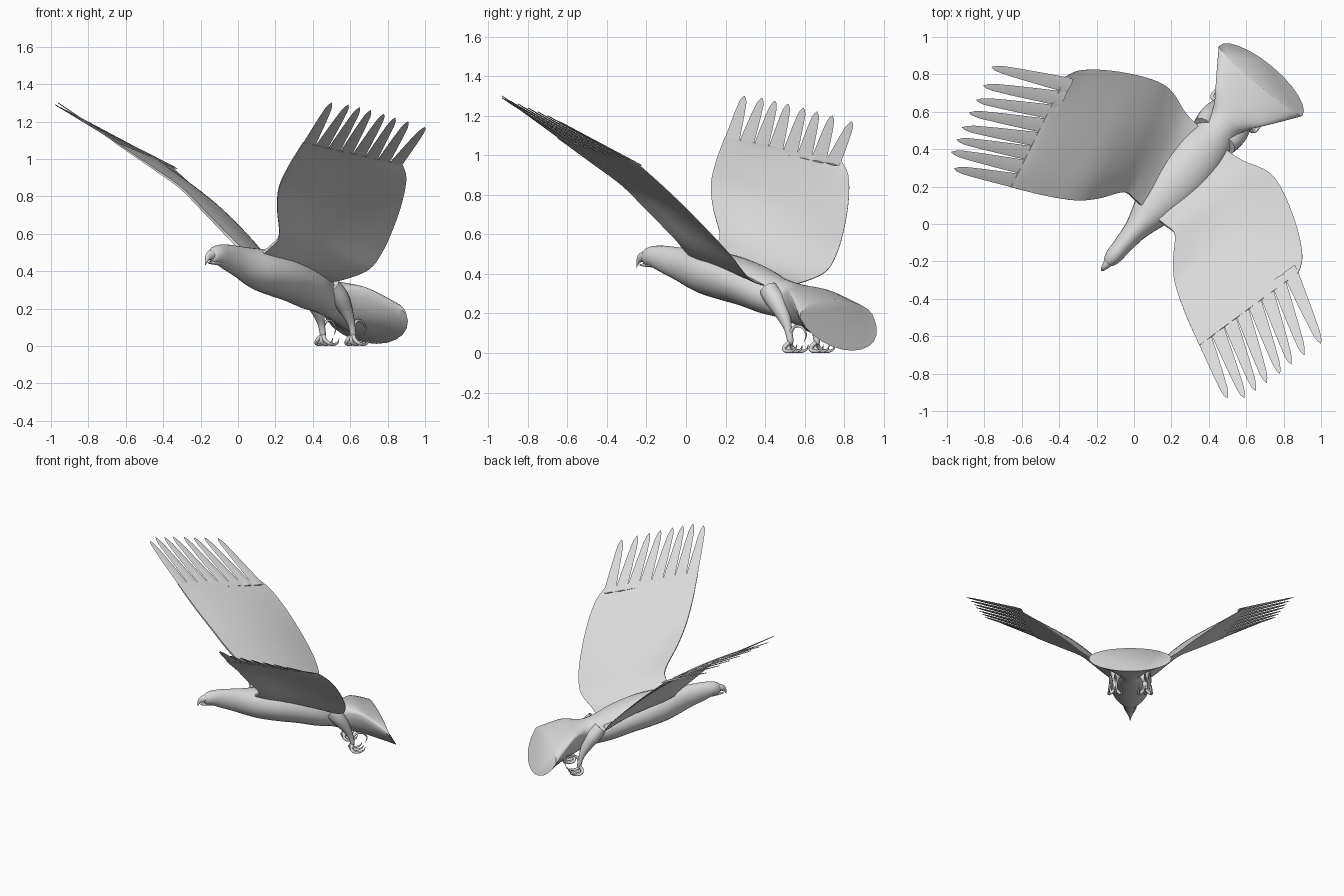
import bpy, math
from mathutils import Vector

if "Cube" in bpy.data.objects:
    bpy.data.objects.remove(bpy.data.objects["Cube"])

# Heading of the bird: u runs head to tail, v to the side, z up
ANG = math.radians(50)
CU, SU = math.cos(ANG), math.sin(ANG)
OFF = 0.027

mat = bpy.data.materials.new("plain_grey")
mat.diffuse_color = (0.7, 0.7, 0.7, 1)
mat.use_nodes = True
mat.node_tree.nodes["Principled BSDF"].inputs["Base Color"].default_value = mat.diffuse_color


def world(p):
    u, v, z = p[0], p[1] + OFF, p[2]
    return (CU * u + SU * v, SU * u - CU * v, z)


def spline(items, n):
    """Smooth resampling of a list of equal-length vectors."""
    out, m = [], len(items)
    for i in range(m - 1):
        a, b = items[max(i - 1, 0)], items[i]
        c, d = items[i + 1], items[min(i + 2, m - 1)]
        for k in range(n):
            t = k / n
            out.append([0.5 * (2 * q + (r - p) * t + (2 * p - 5 * q + 4 * r - s) * t * t
                               + (3 * q - p - 3 * r + s) * t ** 3)
                        for p, q, r, s in zip(a, b, c, d)])
    out.append(list(items[-1]))
    return out


def loft(name, rings, side=1, angle=50):
    """Closed skin through equal rings of local points."""
    n = len(rings[0])
    verts = [world((p[0], p[1] * side, p[2])) for r in rings for p in r]
    faces = [(i * n + j, i * n + (j + 1) % n, (i + 1) * n + (j + 1) % n, (i + 1) * n + j)
             for i in range(len(rings) - 1) for j in range(n)]
    faces += [tuple(range(n)), tuple(range(len(verts) - n, len(verts)))]
    me = bpy.data.meshes.new(name)
    me.from_pydata(verts, [], faces)
    me.materials.append(mat)
    ob = bpy.data.objects.new(name, me)
    bpy.context.collection.objects.link(ob)
    bpy.context.view_layer.objects.active = ob
    bpy.ops.object.mode_set(mode='EDIT')
    bpy.ops.mesh.select_all(action='SELECT')
    bpy.ops.mesh.normals_make_consistent(inside=False)
    bpy.ops.object.mode_set(mode='OBJECT')
    me.shade_smooth()
    me.set_sharp_from_angle(angle=math.radians(angle))
    return ob


def oval(ue, w, top, bot, edge, ut, ub, n=24):
    """Cross-section whose top, side and bottom can sit at different u."""
    ring = []
    for k in range(n):
        t = 2 * math.pi * k / n
        c, s = math.cos(t), math.sin(t)
        z, u = (top, ut) if s > 0 else (bot, ub)
        ring.append((ue + (u - ue) * abs(s), w * c, edge + (z - edge) * abs(s)))
    return ring


def simple(sections, n=4):
    full = [(u, w, t, b, (t + b) / 2, u, u) for u, w, t, b in sections]
    return [oval(*s) for s in spline(full, n)]


def tube(name, path, side=1, n=10, steps=4):
    """Round tube through (u, v, z, radius) points."""
    pts = spline(path, steps)
    rings = []
    for i, p in enumerate(pts):
        a, b = pts[max(i - 1, 0)], pts[min(i + 1, len(pts) - 1)]
        d = (Vector(b[:3]) - Vector(a[:3])).normalized()
        x = d.cross(Vector((0, 1, 0))).normalized()
        y = d.cross(x)
        c = Vector(p[:3])
        rings.append([c + max(p[3], 0.0005) * (x * math.cos(2 * math.pi * k / n)
                      + y * math.sin(2 * math.pi * k / n)) for k in range(n)])
    return loft(name, rings, side)


# Body from head to tail fan: u, half width, top, bottom, side height, top u, bottom u
body = [(u, w, t, b, (t + b) / 2, u, u) for u, w, t, b in [
    (-.258, .014, .512, .462), (-.24, .033, .527, .445), (-.2, .045, .54, .435),
    (-.13, .05, .543, .405), (-.03, .062, .535, .365), (.05, .085, .527, .33),
    (.15, .12, .52, .295), (.28, .145, .505, .265), (.41, .15, .475, .237),
    (.54, .14, .43, .2), (.64, .115, .385, .18)]]
body += [(.72, .095, .36, .155, .28, .72, .72), (.78, .12, .345, .13, .3, .78, .79),
         (.85, .17, .33, .10, .30, .85, .87), (.94, .235, .30, .065, .24, .93, .98),
         (1.02, .291, .27, .012, .175, 1.0, 1.12)]
loft("body_and_tail", [oval(*s) for s in spline(body, 4)])

# Hooked beak
loft("upper_beak", simple([(-.2, .032, .53, .458), (-.25, .024, .517, .462),
                           (-.28, .016, .505, .458), (-.297, .009, .485, .442),
                           (-.303, .002, .45, .43)]))
loft("lower_beak", simple([(-.19, .03, .458, .432), (-.25, .016, .454, .437),
                           (-.28, .005, .449, .442)]))

# Wing stations: leading edge point then trailing edge point
STATIONS = [
    (.10, .05, .49, .62, .08, .34), (.102, .11, .53, .633, .199, .36),
    (.095, .18, .59, .672, .323, .41), (-.018, .262, .73, .664, .421, .5),
    (-.104, .347, .85, .61, .545, .63), (-.186, .482, .96, .528, .679, .78),
    (-.24, .59, 1.04, .441, .778, .9), (-.273, .659, 1.09, .367, .814, .97)]
TIPS = [(-.391, .954, 1.30), (-.333, 1.023, 1.29), (-.264, 1.043, 1.275),
        (-.195, 1.063, 1.26), (-.111, 1.085, 1.24), (-.034, 1.099, 1.22),
        (.049, 1.12, 1.20), (.153, 1.15, 1.17)]


def wing_rings(cols=16):
    rows, rings = spline(STATIONS, 4), []
    for i, r in enumerate(rows):
        lead, trail = Vector(r[:3]), Vector(r[3:])
        a, b = rows[max(i - 1, 0)], rows[min(i + 1, len(rows) - 1)]
        span = Vector(b[:3]) + Vector(b[3:]) - Vector(a[:3]) - Vector(a[3:])
        nor = (trail - lead).cross(span).normalized()
        f = i / (len(rows) - 1)
        camber = .035 * math.sin(math.pi * min(1, f * 1.0))
        thick = .016 * (1 - f) + .004
        up, down = [], []
        for k in range(cols + 1):
            t = k / cols
            base = lead.lerp(trail, t) + nor * camber * math.sin(math.pi * t)
            h = nor * (thick * (1 - t) ** .7 * min(1, .35 + 4 * t) + .002)
            up.append(base + h)
            down.append(base - h)
        rings.append(up + down[::-1])
    return rings


def feather_rings(i):
    lead, trail = Vector(STATIONS[-1][:3]), Vector(STATIONS[-1][3:])
    a, b = lead.lerp(trail, i / 8), lead.lerp(trail, (i + 1) / 8)
    mid, half = (a + b) / 2, (b - a) / 2
    tip = Vector(TIPS[i])
    nor = half.cross(tip - mid).normalized()
    rings = []
    for s, w in [(-.12, .95), (0, .98), (.3, .84), (.6, .68), (.85, .5), (.94, .32), (1, .03)]:
        c = mid.lerp(tip, s)
        h = nor * .005 * (1.05 - max(s, 0) * .6)
        rings.append([c - half * w, c + h, c + half * w, c - h])
    return rings


for side, label in ((1, "left"), (-1, "right")):
    # Wing and its eight spread feathers
    loft(label + "_wing", wing_rings(), side, 60)
    for i in range(8):
        loft(f"{label}_flight_feather_{i + 1}", feather_rings(i), side, 30)
    # Leg with a thick thigh
    tube(label + "_leg", [(.64, .085, .32, .05), (.70, .095, .26, .05), (.75, .10, .19, .036),
                          (.785, .105, .12, .02), (.80, .105, .06, .016),
                          (.80, .105, .045, .008)], side)
    # Three front toes with curved claws
    for j, dv in enumerate((-.045, 0, .045)):
        v = .105 + dv
        tube(f"{label}_toe_{j + 1}", [
            (.80, .105, .06, .012), (.785, .105 + dv * .6, .032, .011), (.80, v, .013, .010),
            (.84, v, .009, .008), (.87, v, .02, .005), (.88, v, .042, .001)], side, 8)
    # Back toe curling up and round
    tube(label + "_back_toe", [
        (.80, .105, .06, .011), (.80, .105, .10, .010), (.83, .105, .134, .008),
        (.875, .105, .13, .006), (.905, .105, .095, .004), (.89, .105, .055, .001)], side, 8)
